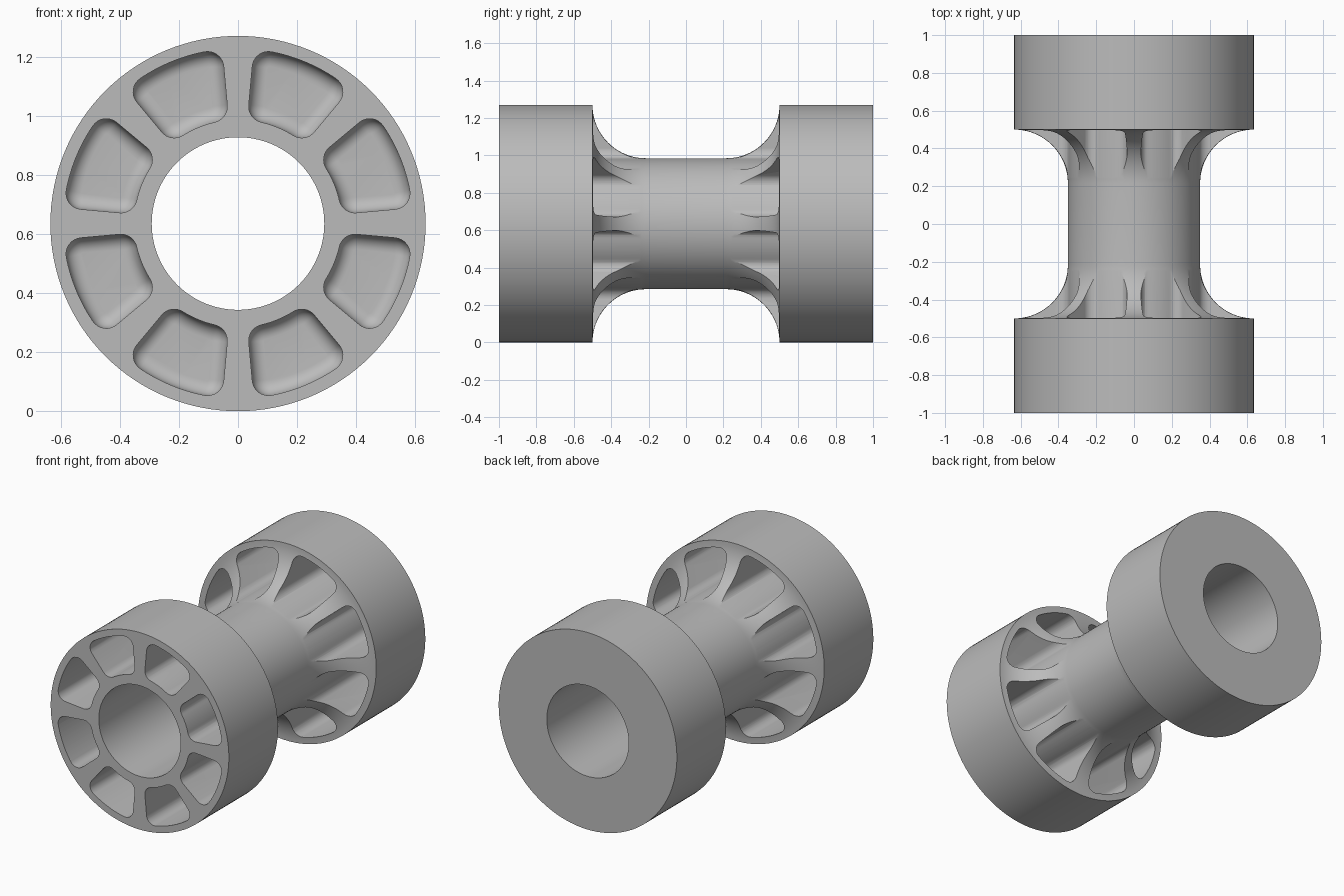
import bpy, bmesh
from math import sin, cos, asin, pi, radians
from mathutils import Vector

if "Cube" in bpy.data.objects:
    bpy.data.objects.remove(bpy.data.objects["Cube"])

R = 0.635           # flange radius, also the axis height
BORE = 0.292
TUBE = 0.35
SEGS = 128

grey = bpy.data.materials.new("light_grey")
grey.use_nodes = True
grey.diffuse_color = (0.5, 0.5, 0.5, 1)
grey.node_tree.nodes["Principled BSDF"].inputs["Base Color"].default_value = (0.5, 0.5, 0.5, 1)


def loft(bm, rings, closed=False, caps=False):
    """Skin a list of point rings, each ring being a closed loop."""
    loops = [[bm.verts.new(p) for p in ring] for ring in rings]
    pairs = list(zip(loops, loops[1:]))
    if closed:
        pairs.append((loops[-1], loops[0]))
    for a, b in pairs:
        n = len(a)
        for i in range(n):
            j = (i + 1) % n
            bm.faces.new((a[i], a[j], b[j], b[i]))
    if caps:
        bm.faces.new(loops[0])
        bm.faces.new(loops[-1])


def make_object(name, bm):
    bmesh.ops.recalc_face_normals(bm, faces=bm.faces)
    mesh = bpy.data.meshes.new(name)
    bm.to_mesh(mesh)
    bm.free()
    obj = bpy.data.objects.new(name, mesh)
    bpy.context.collection.objects.link(obj)
    mesh.materials.append(grey)
    return obj


# Spool: flanges, coved necks and bored tube, turned about the y axis
cove = R - TUBE
half = [(0.5 - cove + cove * sin(t), R - cove * cos(t))
        for t in (i * pi / 40 for i in range(21))]
half += [(1, R), (1, BORE)]
profile = [(-y, r) for y, r in reversed(half)] + half
bm = bmesh.new()
loft(bm, [[(r * sin(2 * pi * i / SEGS), y, R + r * cos(2 * pi * i / SEGS))
           for i in range(SEGS)] for y, r in profile], closed=True)
spool = make_object("spool_body", bm)

# Rounded sector outline: core points with outward normals
R0, R1, CORNER, FILLET, FLOOR = 0.352, 0.592, 0.055, 0.05, 0.92
SPAN = radians(22.5 - 5.2)
inner, outer = R0 + CORNER, R1 - CORNER
a0 = SPAN - asin(CORNER / inner)
a1 = SPAN - asin(CORNER / outer)


def polar(r, a):
    return Vector((r * cos(a), r * sin(a)))


side = SPAN + pi / 2
upper = [(polar(outer, a1 * i / 8), a1 * i / 8) for i in range(8)]
upper += [(polar(outer, a1), a1 + (side - a1) * i / 8) for i in range(9)]
upper += [(polar(inner, a0), side + (a0 + pi - side) * i / 8) for i in range(9)]
upper += [(polar(inner, a0 * i / 8), a0 * i / 8 + pi) for i in range(7, -1, -1)]
lower = [(Vector((p.x, -p.y)), -a) for p, a in reversed(upper[1:-1])]
core = upper + lower


def outline(inset, y, turn):
    pts = [p + polar(CORNER - inset, a) for p, a in core]
    return [(p.x * cos(turn) - p.y * sin(turn), y,
             R + p.x * sin(turn) + p.y * cos(turn)) for p in pts]


# Eight lightening pockets, open at the front and filleted at the floor
bm = bmesh.new()
for k in range(8):
    turn = radians(22.5 + 45 * k)
    rings = [outline(0, -1.1, turn)]
    for i in range(9):
        t = i * pi / 16
        rings.append(outline(FILLET * (1 - cos(t)), FLOOR - FILLET * (1 - sin(t)), turn))
    loft(bm, rings, caps=True)
cutter = make_object("pocket_cutter", bm)
cutter.hide_render = True

cut = spool.modifiers.new("pockets", 'BOOLEAN')
cut.operation = 'DIFFERENCE'
cut.solver = 'EXACT'
cut.object = cutter
bpy.ops.object.select_all(action='DESELECT')
bpy.context.view_layer.objects.active = spool
spool.select_set(True)
bpy.ops.object.modifier_apply(modifier=cut.name)
bpy.data.objects.remove(cutter)
bpy.ops.object.shade_smooth_by_angle(angle=radians(25))
